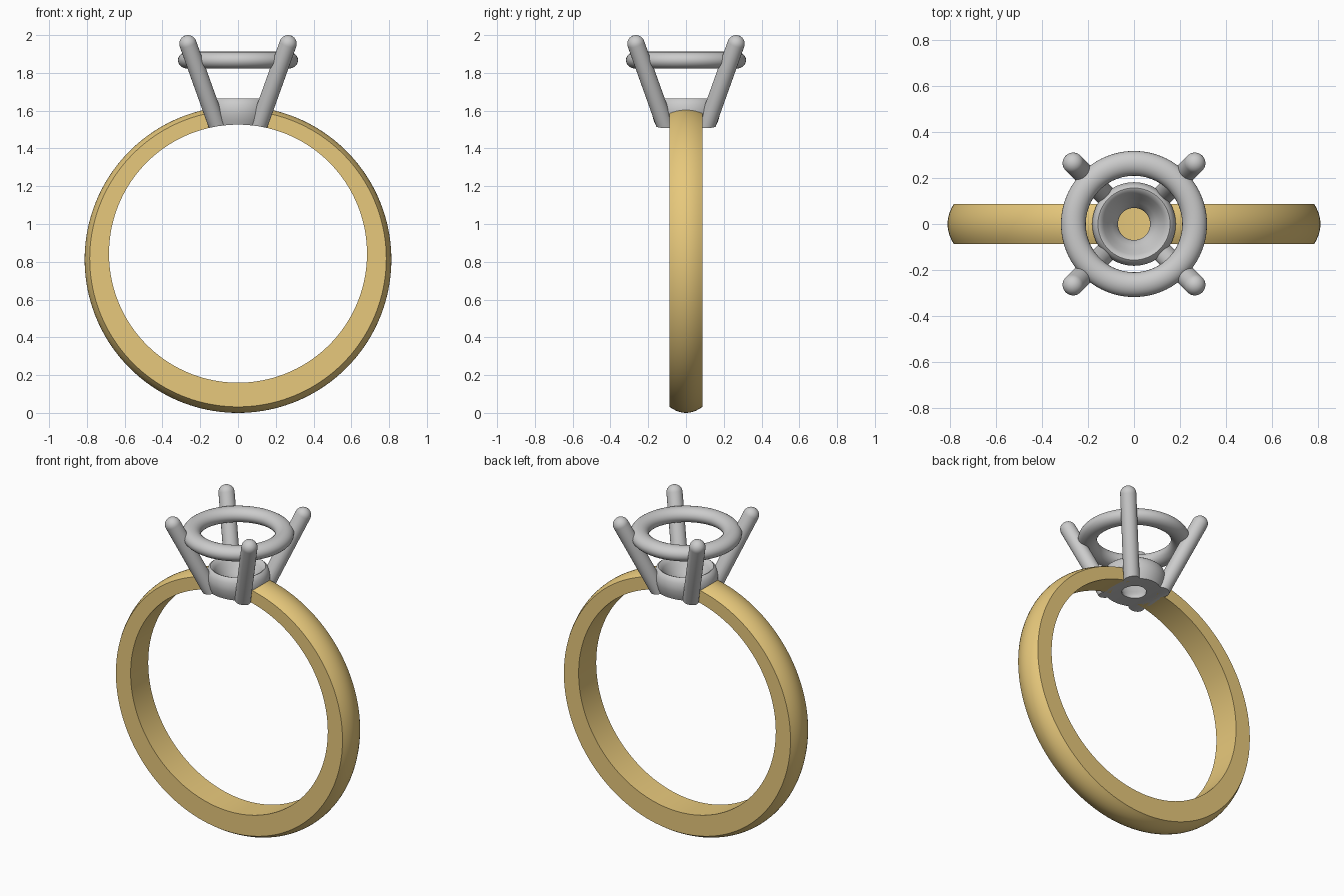
import bpy, bmesh
from math import sin, cos, pi, radians
from mathutils import Vector, Matrix

if "Cube" in bpy.data.objects:
    bpy.data.objects.remove(bpy.data.objects["Cube"])

gold = bpy.data.materials.new("gold")
gold.diffuse_color = (0.80, 0.58, 0.20, 1)
gold.use_nodes = True
gold.node_tree.nodes["Principled BSDF"].inputs["Base Color"].default_value = gold.diffuse_color


def finish(name, bm):
    bmesh.ops.remove_doubles(bm, verts=bm.verts, dist=1e-5)
    bmesh.ops.recalc_face_normals(bm, faces=bm.faces)
    me = bpy.data.meshes.new(name)
    bm.to_mesh(me)
    bm.free()
    ob = bpy.data.objects.new(name, me)
    bpy.context.collection.objects.link(ob)
    return ob


def loft(name, sections, wrap):
    """Skin a closed loop of sections; wrap also closes each section."""
    bm = bmesh.new()
    rows = [[bm.verts.new(p) for p in s] for s in sections]
    n = len(rows[0])
    for i, a in enumerate(rows):
        b = rows[(i + 1) % len(rows)]
        for j in range(n if wrap else n - 1):
            k = (j + 1) % n
            bm.faces.new((a[j], a[k], b[k], b[j]))
    return finish(name, bm)


def lathe(name, profile, wrap, seg=64):
    angles = [2 * pi * i / seg for i in range(seg)]
    return loft(name, [[(r * cos(a), r * sin(a), z) for r, z in profile] for a in angles], wrap)


def cylinder(name, radius, depth, matrix):
    bm = bmesh.new()
    bmesh.ops.create_cone(bm, cap_ends=True, segments=160, radius1=radius,
                          radius2=radius, depth=depth, matrix=matrix)
    ob = finish(name, bm)
    ob.hide_render = True
    return ob


def cut(ob, cutter):
    m = ob.modifiers.new("cut", 'BOOLEAN')
    m.operation, m.solver, m.object = 'DIFFERENCE', 'EXACT', cutter
    bpy.context.view_layer.objects.active = ob
    bpy.ops.object.modifier_apply(modifier=m.name)


def smooth(ob):
    bpy.ops.object.select_all(action='DESELECT')
    ob.select_set(True)
    bpy.context.view_layer.objects.active = ob
    bpy.ops.object.shade_smooth_by_angle(angle=radians(32))


# Band: flat inner bore, flat sides, domed outside; thinner towards the top
BORE_R, BORE_Z, W = 0.683, 0.843, 0.087
profile = [(-W, BORE_R, BORE_Z), (W, BORE_R, BORE_Z)]
for i in range(11):
    t = 1 - i / 5
    profile.append((W * t, 0.812 - 0.027 * t * t, 0.812 + 0.005 * t * t))
sections = []
for i in range(160):
    a = 2 * pi * i / 160
    sections.append([(r * sin(a), y, zc + r * cos(a)) for y, r, zc in profile])
band = loft("band", sections, True)
band.data.materials.append(gold)

# Cutters: seat hole in the band, finger hole through the head
seat_cut = cylinder("seat_cutter", 0.13, 0.5, Matrix.Translation((0, 0, 1.6)))
finger_cut = cylinder("finger_cutter", BORE_R, 2,
                      Matrix.Translation((0, 0, BORE_Z)) @ Matrix.Rotation(pi / 2, 4, 'X'))
cut(band, seat_cut)

# Cup: rounded bowl with a funnel-shaped hole
cup = lathe("cup", [(0.07, 1.46), (0.14, 1.46), (0.157, 1.515), (0.172, 1.55), (0.181, 1.585),
                    (0.182, 1.61), (0.177, 1.635), (0.168, 1.655), (0.157, 1.664),
                    (0.147, 1.66), (0.132, 1.64), (0.115, 1.61), (0.095, 1.58),
                    (0.078, 1.555), (0.07, 1.535)], True)
cut(cup, finger_cut)

# Gallery ring: torus with oval section
gallery = lathe("gallery_ring",
                [(0.264 + 0.054 * cos(2 * pi * i / 24), 1.867 + 0.045 * sin(2 * pi * i / 24))
                 for i in range(24)], True, 96)

# Prongs: four leaning round-tipped rods
parts = [band, cup, gallery]
R = 0.046
for sx in (-1, 1):
    for sy in (-1, 1):
        base = Vector((sx * 0.081, sy * 0.081, 1.44))
        tip = Vector((sx * 0.265, sy * 0.265, 1.954))
        axis = tip - base
        L = axis.length
        prof = [(0, 0), (R, 0)] + [(R * cos(pi * i / 16), L + R * sin(pi * i / 16)) for i in range(9)]
        name = ("left" if sx < 0 else "right") + ("_front" if sy < 0 else "_back") + "_prong"
        prong = lathe(name, prof, False, 32)
        prong.data.transform(Matrix.Translation(base) @ axis.to_track_quat('Z', 'Y').to_matrix().to_4x4())
        cut(prong, finger_cut)
        parts.append(prong)

for c in (seat_cut, finger_cut):
    bpy.data.objects.remove(c)
for p in parts:
    smooth(p)
